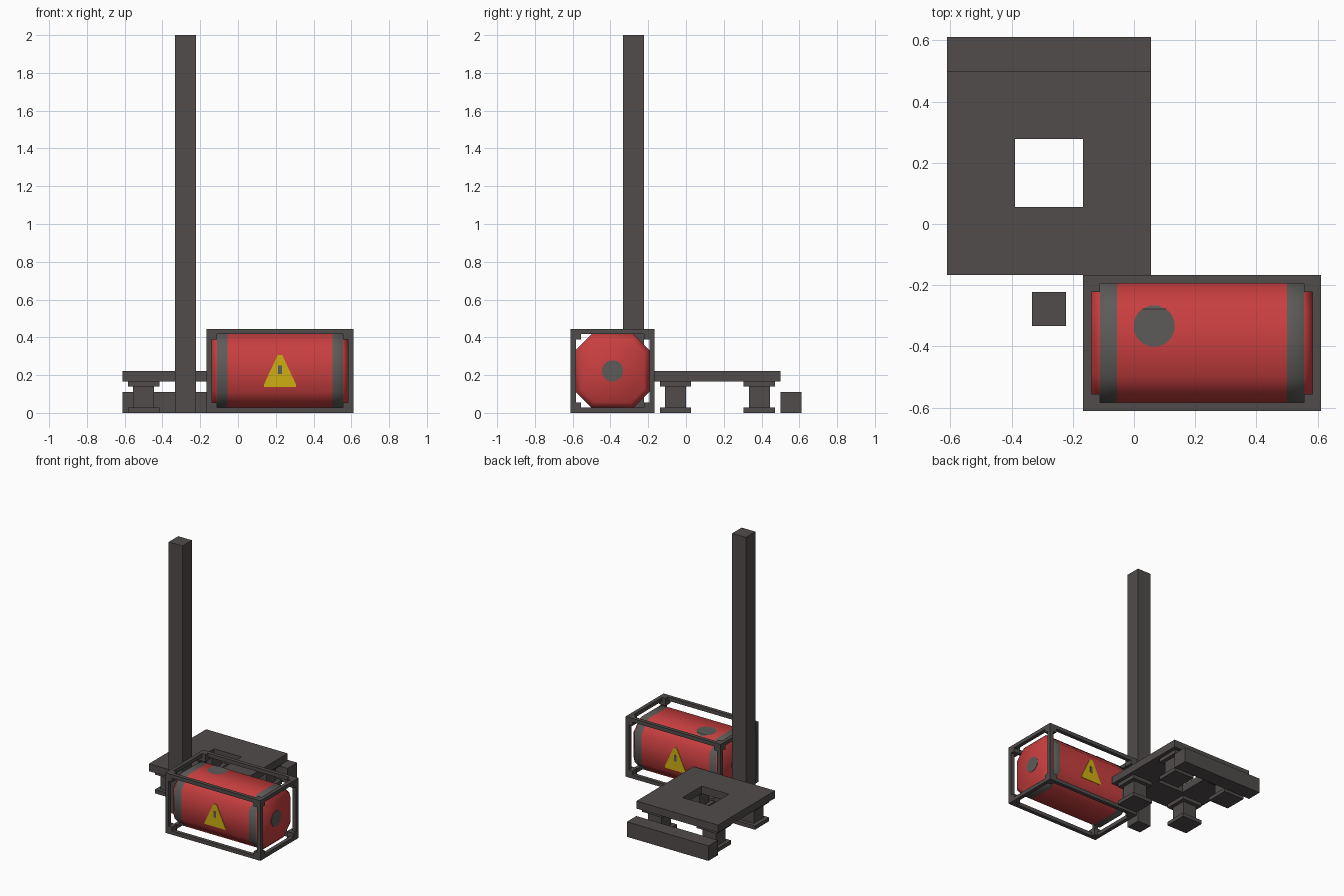
import bpy, bmesh, math
from mathutils import Vector

if "Cube" in bpy.data.objects:
    bpy.data.objects.remove(bpy.data.objects["Cube"])

U = 1 / 36  # basic module of the model


def material(name, rgb):
    m = bpy.data.materials.new(name)
    m.diffuse_color = (*rgb, 1)
    m.use_nodes = True
    m.node_tree.nodes["Principled BSDF"].inputs["Base Color"].default_value = m.diffuse_color
    return m


DARK = material("dark_steel", (0.080, 0.072, 0.069))
RED = material("tank_red", (0.58, 0.049, 0.050))
GREY = material("painted_grey", (0.107, 0.105, 0.100))
YELLOW = material("warning_yellow", (0.62, 0.43, 0.006))


def finish(name, bm, *mats):
    bmesh.ops.recalc_face_normals(bm, faces=bm.faces)
    me = bpy.data.meshes.new(name)
    bm.to_mesh(me)
    bm.free()
    for m in mats:
        me.materials.append(m)
    ob = bpy.data.objects.new(name, me)
    bpy.context.collection.objects.link(ob)
    return ob


def add_box(bm, lo, hi):
    lo, hi = Vector(lo), Vector(hi)
    vs = bmesh.ops.create_cube(bm, size=1)["verts"]
    for v in vs:
        v.co = Vector(c * d for c, d in zip(v.co, hi - lo)) + (lo + hi) / 2


def boxes(name, spans, mat=DARK):
    bm = bmesh.new()
    for lo, hi in spans:
        add_box(bm, lo, hi)
    return finish(name, bm, mat)


def plate(name, points, normal, mat, thick=0.003):
    # thin painted plate raised off a surface
    bm = bmesh.new()
    f = bm.faces.new([bm.verts.new(p) for p in points])
    r = bmesh.ops.extrude_face_region(bm, geom=[f])
    for v in r["geom"]:
        if isinstance(v, bmesh.types.BMVert):
            v.co += Vector(normal) * thick
    return finish(name, bm, mat)


# tall square post and ground beam
boxes("post", [((-12 * U, -12 * U, 0), (-8 * U, -8 * U, 2))])
boxes("ground_beam", [((-22 * U, 18 * U, 0), (2 * U, 22 * U, 4 * U))])

# platform slab with a square hole
px, py = -10 * U, 6 * U
bm = bmesh.new()
rings = []
for half, z in ((12, 6), (12, 8), (4, 8), (4, 6)):
    rings.append([bm.verts.new((px + sx * half * U, py + sy * half * U, z * U))
                  for sx, sy in ((-1, -1), (1, -1), (1, 1), (-1, 1))])
for a, b in zip(rings, rings[1:] + rings[:1]):
    for i in range(4):
        j = (i + 1) % 4
        bm.faces.new((a[i], a[j], b[j], b[i]))
finish("platform", bm, DARK)

# four legs: foot, shaft, head
for n, (sx, sy) in enumerate(((-1, -1), (1, -1), (1, 1), (-1, 1))):
    x, y = px + sx * 8 * U, py + sy * 8 * U
    boxes(f"leg_{n + 1}", [((x - h * U, y - h * U, a * U), (x + h * U, y + h * U, b * U))
                           for h, a, b in ((3, 0, 1), (2, 1, 5), (3, 5, 6))])

# tank cage: twelve bars and eight corner blocks
LO, HI = (-6 * U, -22 * U, 0), (22 * U, -6 * U, 16 * U)


def side(axis, high, t):
    return (HI[axis] - t, HI[axis]) if high else (LO[axis], LO[axis] + t)


bars, corners = [], []
for axis in range(3):
    for p in (0, 1):
        for q in (0, 1):
            s = [None] * 3
            s[axis] = (LO[axis], HI[axis])
            s[(axis + 1) % 3] = side((axis + 1) % 3, p, U)
            s[(axis + 2) % 3] = side((axis + 2) % 3, q, U)
            bars.append(tuple(zip(*s)))
for k in range(8):
    s = [side(a, k >> a & 1, 2 * U) for a in range(3)]
    corners.append(tuple(zip(*s)))
boxes("cage_bars", bars)
boxes("cage_corners", corners)

# eight-sided tank with rounded-off ends and painted bands
cy, cz = -14 * U, 8 * U
PROFILE = ((7, -4), (7, 4), (4, 7), (-4, 7), (-7, 4), (-7, -4), (-4, -7), (4, -7))
STATIONS = ((-5, 6 / 7), (-4, 1), (-2, 1), (18, 1), (20, 1), (21, 6 / 7))
bm = bmesh.new()
loops = [[bm.verts.new((x * U, cy + a * s * U, cz + b * s * U)) for a, b in PROFILE]
         for x, s in STATIONS]
for n, (a, b) in enumerate(zip(loops, loops[1:])):
    for i in range(8):
        j = (i + 1) % 8
        f = bm.faces.new((a[i], a[j], b[j], b[i]))
        f.material_index = 1 if n in (1, 3) else 0
bm.faces.new(loops[0])
bm.faces.new(loops[-1])
for f in bm.faces:
    f.smooth = True
finish("tank", bm, RED, GREY)


def circle(r, n=16):
    return [(r * math.cos(2 * math.pi * (i + .5) / n), r * math.sin(2 * math.pi * (i + .5) / n))
            for i in range(n)]


# round caps on both tank ends
for name, x, d in (("left_end_cap", -5 * U, -1), ("right_end_cap", 21 * U, 1)):
    plate(name, [(x, cy + a, cz + b) for a, b in circle(0.057)], (d, 0, 0), GREY)

# filler cap on top, folded over the tank's upper edge
edge, top = cy + 4 * U, cz + 7 * U
bm = bmesh.new()
bm.faces.new([bm.verts.new((0.066 + a, -12 * U + b, top + 0.003)) for a, b in circle(0.068)])
bmesh.ops.bisect_plane(bm, geom=bm.verts[:] + bm.edges[:] + bm.faces[:],
                       plane_co=(0, edge, 0), plane_no=(0, 1, 0))
for v in bm.verts:
    v.co.z -= max(0, v.co.y - edge)
for f in bm.faces:
    if f.normal.z < 0:
        f.normal_flip()
finish("filler_cap", bm, GREY)

# warning triangles on the front and back of the tank
TRI = ((-.085, .138), (.085, .138), (.085, .15), (.012, .306), (-.012, .306), (-.085, .15))
MARK = ((-.010, .207), (.010, .207), (.010, .252), (-.010, .252))
for where, d in (("front", -1), ("back", 1)):
    y = cy + d * 7 * U
    for part, pts, mat, t in (("warning_triangle", TRI, YELLOW, .003),
                              ("warning_mark", MARK, GREY, .005)):
        plate(f"{where}_{part}", [(8 * U + a, y, z) for a, z in pts], (0, d, 0), mat, t)
